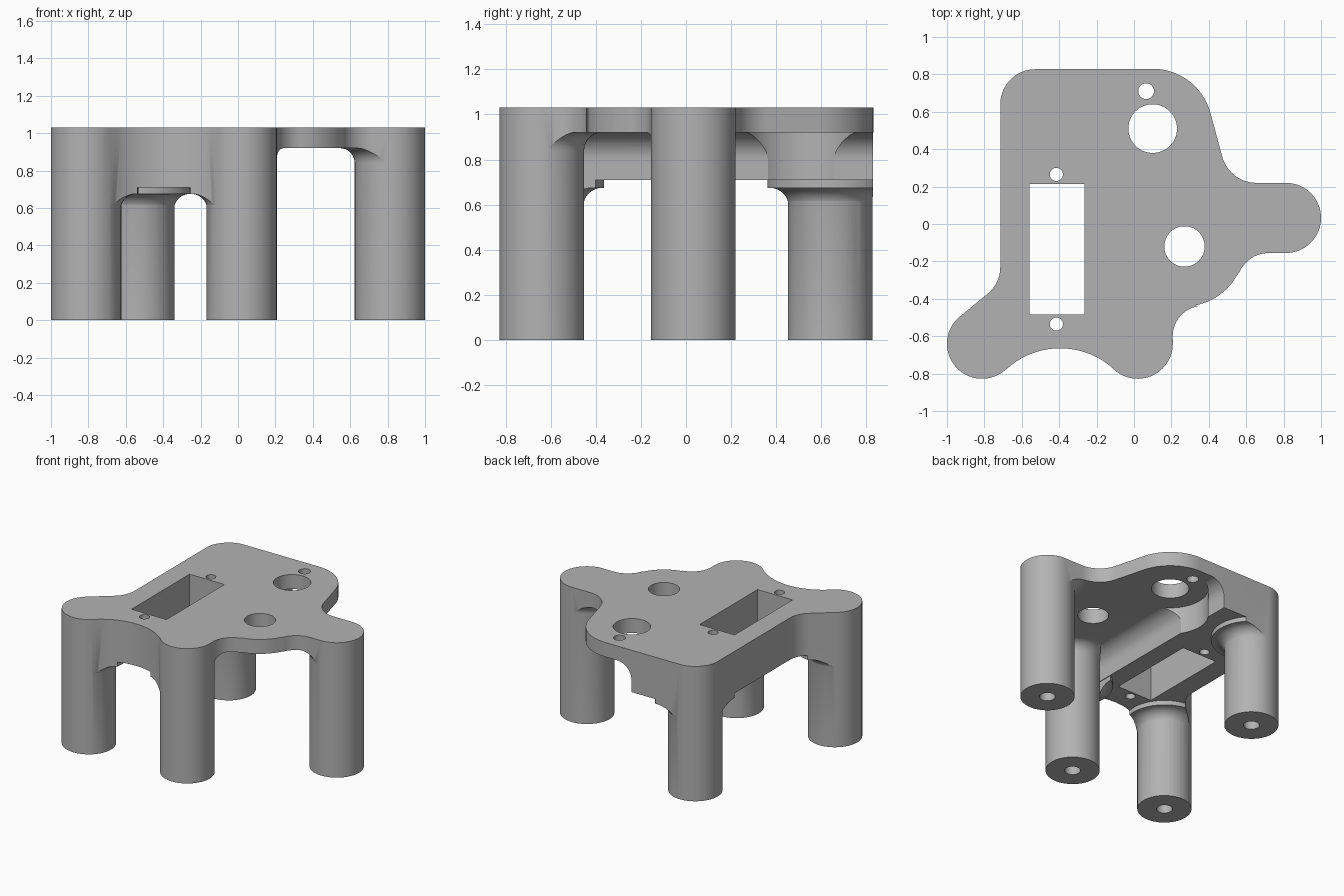
import bpy, bmesh
from math import cos, sin, radians, pi

cube = bpy.data.objects.get("Cube")
if cube:
    bpy.data.objects.remove(cube, do_unlink=True)

grey = bpy.data.materials.new("plain_grey")
grey.use_nodes = True
grey.diffuse_color = (0.45, 0.45, 0.45, 1)
grey.node_tree.nodes["Principled BSDF"].inputs["Base Color"].default_value = (0.45, 0.45, 0.45, 1)


def arc(cx, cy, r, a0, a1, step=5):
    n = max(2, round(abs(a1 - a0) / step))
    angles = [radians(a0 + (a1 - a0) * i / n) for i in range(n + 1)]
    return [(cx + r * cos(a), cy + r * sin(a)) for a in angles]


def make(name, bm):
    bmesh.ops.recalc_face_normals(bm, faces=bm.faces)
    mesh = bpy.data.meshes.new(name)
    bm.to_mesh(mesh)
    bm.free()
    mesh.materials.append(grey)
    ob = bpy.data.objects.new(name, mesh)
    bpy.context.collection.objects.link(ob)
    return ob


def extrude(name, points, vector):
    bm = bmesh.new()
    face = bm.faces.new([bm.verts.new(p) for p in points])
    out = bmesh.ops.extrude_face_region(bm, geom=[face], use_keep_orig=True)
    verts = [v for v in out["geom"] if isinstance(v, bmesh.types.BMVert)]
    bmesh.ops.translate(bm, verts=verts, vec=vector)
    return make(name, bm)


def prism(name, outline, z0, z1):
    return extrude(name, [(x, y, z0) for x, y in outline], (0, 0, z1 - z0))


def box(name, x0, x1, y0, y1, z0, z1):
    return prism(name, [(x0, y0), (x1, y0), (x1, y1), (x0, y1)], z0, z1)


def cylinder(name, x, y, r, z0, z1):
    return prism(name, arc(x, y, r, 0, 360)[:-1], z0, z1)


def lathe(name, x, y, profile, sides=72):
    # Rings of the profile, closed by a flat cap at each end
    bm = bmesh.new()
    rings = [[bm.verts.new((x + r * cos(2 * pi * i / sides), y + r * sin(2 * pi * i / sides), z))
              for i in range(sides)] for r, z in profile]
    for a, b in zip(rings, rings[1:]):
        for i in range(sides):
            j = (i + 1) % sides
            bm.faces.new((a[i], a[j], b[j], b[i]))
    bm.faces.new(rings[0])
    bm.faces.new(rings[-1])
    return make(name, bm)


def combine(target, tool, operation):
    mod = target.modifiers.new("combine", "BOOLEAN")
    mod.operation = operation
    mod.solver = "EXACT"
    mod.object = tool
    bpy.context.view_layer.objects.active = target
    bpy.ops.object.modifier_apply(modifier=mod.name)
    bpy.data.objects.remove(tool, do_unlink=True)


R = 0.1875
LEGS = {"front_right": (-0.8125, -0.64), "front_left": (0.02, -0.64),
        "side": (0.8125, 0.0325), "back": (-0.5275, 0.64)}
WALL, BASE, UNDER, TOP = -0.12, 0.71, 0.92, 1.03

# Top deck, trimmed to the outline later
body = box("mounting_stand", -1.2, 1.2, -1.2, 1.2, UNDER, TOP)

# Thick block under one side, with a concave blend up to the deck
blend = arc(WALL + 0.12, UNDER - 0.12, 0.12, 180, 90)
section = [(-1.3, BASE), (WALL, BASE)] + blend + [(0, 0.97), (-1.3, 0.97)]
combine(body, extrude("thick_block", [(x, -1.3, z) for x, z in section], (0, 2.6, 0)), "UNION")

# Clearance pocket round the large hole
combine(body, cylinder("pocket_cutter", 0.1, 0.51, 0.265, 0.5, UNDER - 0.001), "DIFFERENCE")

# Legs flare into the deck; those below the block also have a lipped collar
r = R + 0.001
leg_profile = [(r, 0)] + arc(r + 0.08, 0.84, 0.08, 180, 90, 10) + [(r + 0.08, 0.95)]
s = R - 0.003
collar_profile = [(s, 0.56)] + arc(s + 0.085, 0.59, 0.085, 180, 90, 10) + [(s + 0.095, 0.675), (s + 0.095, 0.74)]
for name, (x, y) in LEGS.items():
    combine(body, lathe(name + "_leg", x, y, leg_profile), "UNION")
    if name != "side":
        collar = lathe(name + "_collar", x, y, collar_profile)
        if name == "front_left":
            combine(collar, box("collar_cutter", WALL - 0.005, 1, -1.2, 0, 0.4, 0.9), "DIFFERENCE")
        combine(body, collar, "UNION")

# Outline of tangent arcs, clockwise from the back corner
ARCS = [(-0.5275, 0.64, R, 180, 90), (0.1, 0.51, 0.32, 90, 15),
        (0.655, 0.41, 0.19, 195, 270), (0.8125, 0.0325, R, 90, -90),
        (0.72, -0.325, 0.17, 90, 156), (0.27, -0.12, 0.32, -24, -79),
        (0.37, -0.6, 0.163, 101, 180), (0.02, -0.64, R, 0, -133),
        (-0.395, -1.09, 0.4255, 47, 133), (-0.8125, -0.64, R, -47, -229),
        (-0.9, -0.23, 0.185, -49, 0)]
outline = []
for a in ARCS:
    for p in arc(*a):
        if not outline or abs(p[0] - outline[-1][0]) + abs(p[1] - outline[-1][1]) > 0.012:
            outline.append(p)
combine(body, prism("outline_trim", outline, -0.2, 1.3), "INTERSECT")

# Slot and round holes through the deck
combine(body, box("slot_cutter", -0.56, -0.265, -0.485, 0.215, 0.5, 1.2), "DIFFERENCE")
for x, y, radius in [(-0.415, 0.265, 0.035), (-0.415, -0.535, 0.035), (0.065, 0.71, 0.042),
                     (0.1, 0.51, 0.13), (0.27, -0.12, 0.108)]:
    combine(body, cylinder("hole_cutter", x, y, radius, 0.5, 1.2), "DIFFERENCE")

# Blind screw holes in the feet
for x, y in LEGS.values():
    combine(body, cylinder("screw_cutter", x, y, 0.055, -0.1, 0.35), "DIFFERENCE")

bpy.ops.object.select_all(action="DESELECT")
body.select_set(True)
bpy.context.view_layer.objects.active = body
bpy.ops.object.shade_smooth_by_angle(angle=radians(30))
